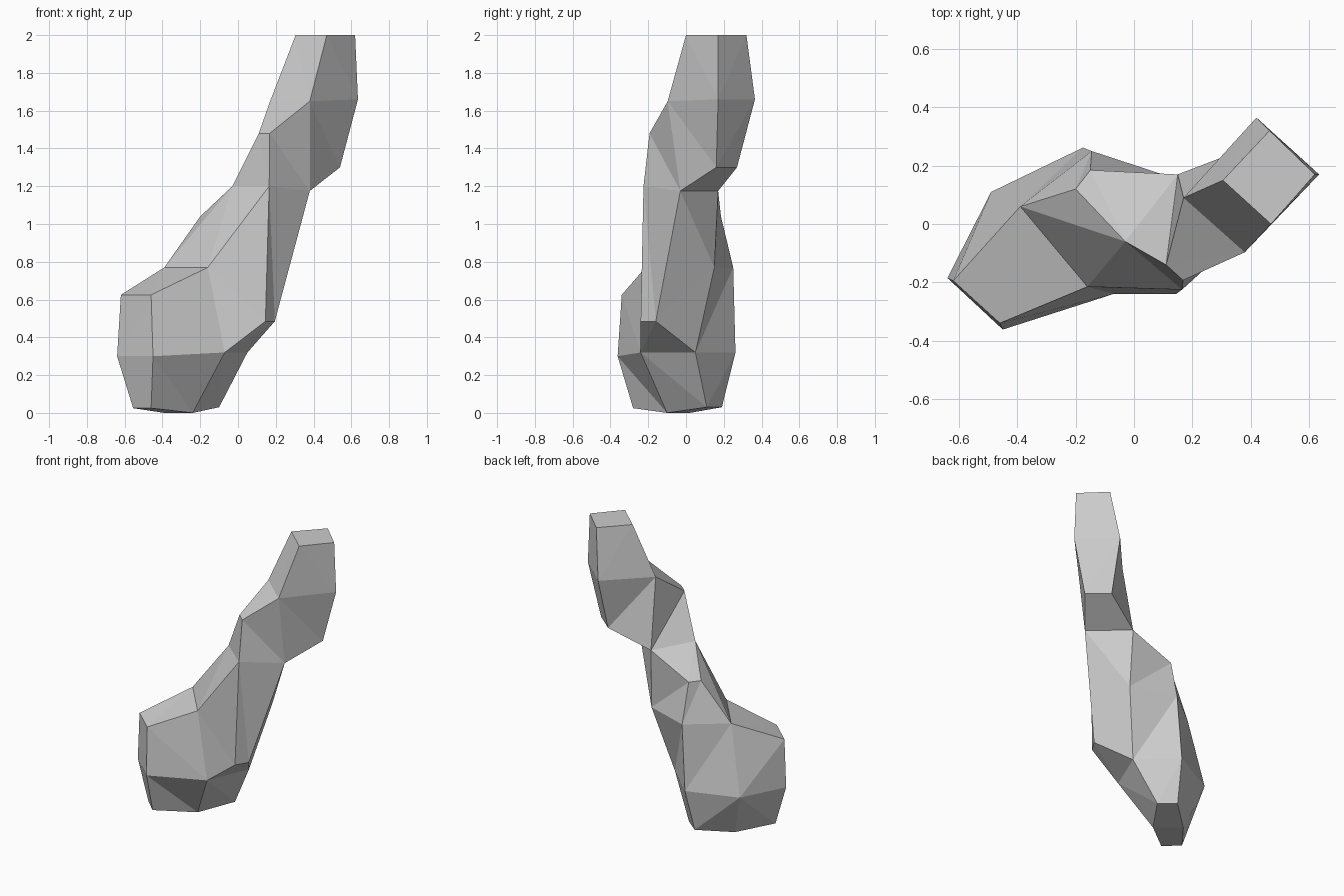
import bpy, bmesh

if "Cube" in bpy.data.objects:
    bpy.data.objects.remove(bpy.data.objects["Cube"])

# Cross-sections from the tip down to the foot (0 = left, 1 = front, 2 = right, 3 = back)
sections = {
    "A": [(.305, .15, 2), (.47, 0, 2), (.62, .17, 2), (.465, .32, 2)],
    "B": [(.17, .09, 1.65), (.38, -.097, 1.65), (.635, .17, 1.66), (.42, .365, 1.66)],
    "C": [(.11, -.14, 1.48), (.168, -.193, 1.48), (.54, .16, 1.30), (.41, .27, 1.30)],
    "D": [(-.03, -.06, 1.2), (.165, -.225, 1.2), (.38, -.03, 1.175), (.15, .17, 1.175)],
    "G": [(-.39, .06, .77), (-.16, -.215, .77), (.16, .15, .77), (-.145, .25, .77)],
}
# Knuckle edges and foot edges, two points each
sections.update({
    "F": [(-.20, .12, 1.04), (-.15, .185, 1.04)],
    "H": [(.145, -.24, .485), (.195, -.16, .485)],
    "N": [(-.62, -.195, .625), (-.46, -.34, .625)],
    "P": [(-.64, -.185, .3), (-.45, -.362, .3)],
    "K": [(-.49, .11, .3), (-.07, -.24, .32)],
    "L": [(.05, .05, .32), (-.175, .262, .32)],
    "R": [(-.555, -.19, .025), (-.46, -.28, .025)],
    "S": [(-.39, .02, 0), (-.24, -.10, 0)],
    "T": [(-.2, .19, .03), (-.1, .11, .03)],
})

bm = bmesh.new()
v = {f"{k}{i}": bm.verts.new(p) for k, pts in sections.items() for i, p in enumerate(pts)}


def strip(left, right):
    """Fill the ribbon of faces between two rails of points."""
    a, b = left.split(), right.split()
    for i in range(len(a) - 1):
        loop = list(dict.fromkeys([a[i], b[i], b[i + 1], a[i + 1]]))
        bm.faces.new([v[n] for n in loop])


# Front ribbon: down the limb, around the foot and up the back
strip("A0 B0 C0 D0 G0 N0 P0 R0 S0 T0 L1 G3 F1",
      "A1 B1 C1 D1 G1 N1 P1 R1 S1 T1 L0 G2 D3")
# Upper back ribbon and tip cap
strip("D3 C3 B3 A3 A0", "D2 C2 B2 A2 A1")
# Upper limb sides
strip("A1 B1 D2", "A2 B2 C2")
strip("A0 B0 D3", "A3 B3 C3")
strip("B1 D2", "C1 D1")
strip("B0 D3", "C0 D0")
# Lower limb left and right flanks
strip("D0 F0 G0 K0 S0", "D3 F1 G3 L1 T0")
strip("D1 H0 K1 S1", "D2 H1 L0 T1")
strip("D3 G2 L0", "D2 H1 L0")
strip("D0 G0", "F0 G0")
# Foot sides
strip("D1 H0", "G1 K1")
strip("G1 K1 S1", "N1 P1 R1")
strip("G0 K0 S0", "N0 P0 R0")

bmesh.ops.recalc_face_normals(bm, faces=bm.faces)
bmesh.ops.triangulate(bm, faces=bm.faces, quad_method='SHORT_EDGE')
mesh = bpy.data.meshes.new("bent_limb")
bm.to_mesh(mesh)
bm.free()
bpy.context.collection.objects.link(bpy.data.objects.new("bent_limb", mesh))
